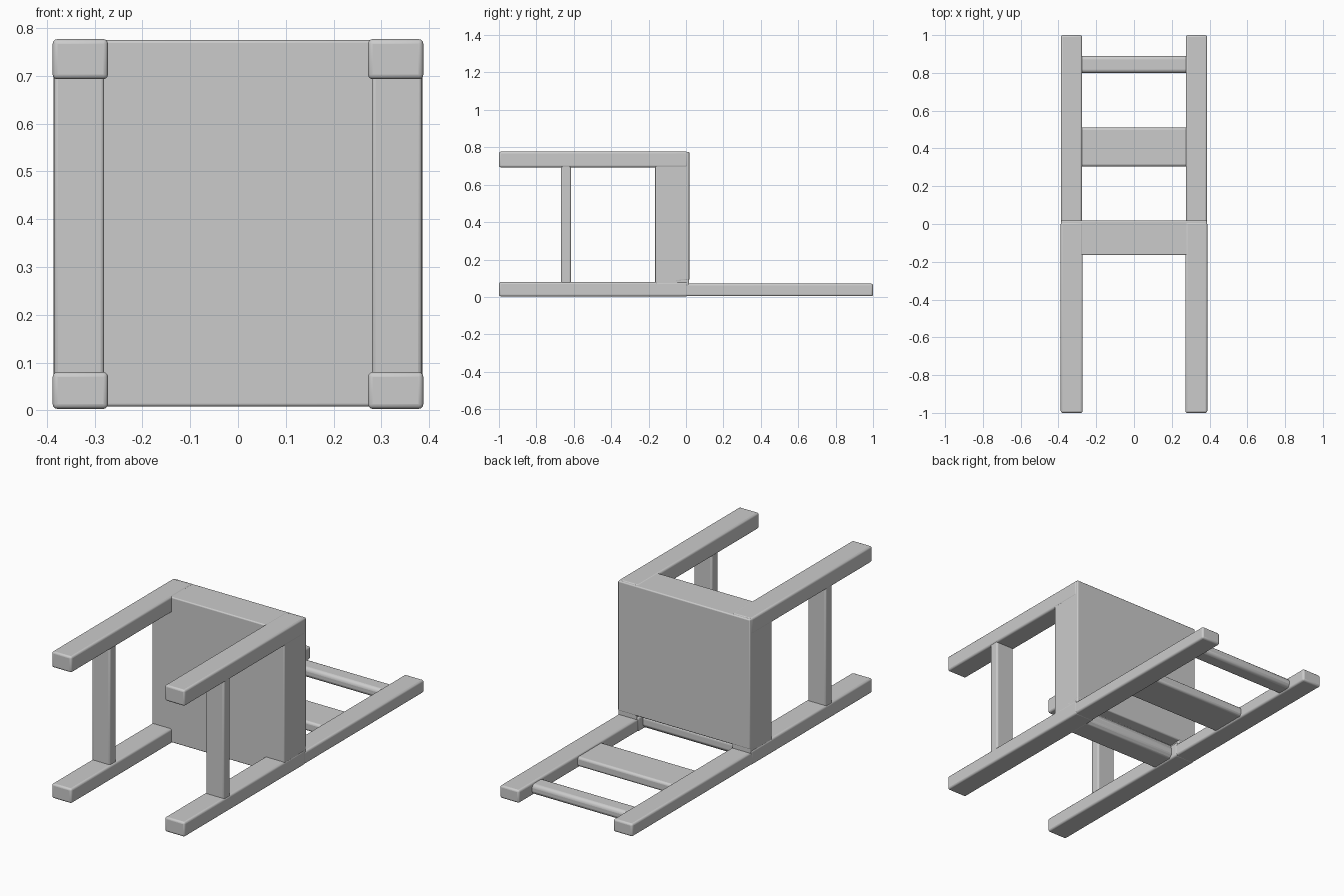
import bpy, bmesh
from mathutils import Vector

if "Cube" in bpy.data.objects:
    bpy.data.objects.remove(bpy.data.objects["Cube"])


def finish(bm, name, bevel):
    me = bpy.data.meshes.new(name)
    bm.to_mesh(me)
    bm.free()
    ob = bpy.data.objects.new(name, me)
    bpy.context.collection.objects.link(ob)
    mod = ob.modifiers.new("Soft edges", 'BEVEL')
    mod.width = bevel
    mod.segments = 3
    mod.limit_method = 'ANGLE'
    bpy.ops.object.select_all(action='DESELECT')
    ob.select_set(True)
    bpy.context.view_layer.objects.active = ob
    bpy.ops.object.shade_smooth_by_angle()
    return ob


def box(name, x, y, z, bevel=0.008):
    """Rounded box from (min, max) ranges."""
    bm = bmesh.new()
    bmesh.ops.create_cube(bm, size=1)
    for v in bm.verts:
        v.co = Vector([(r[0] + r[1]) / 2 + c * (r[1] - r[0])
                       for r, c in zip((x, y, z), v.co)])
    return finish(bm, name, bevel)


def profile_x(name, pts, half_width, bevel):
    """Side (y, z) outline extruded across the chair."""
    bm = bmesh.new()
    face = bm.faces.new([bm.verts.new((-half_width, y, z)) for y, z in pts])
    ext = bmesh.ops.extrude_face_region(bm, geom=[face])["geom"]
    bmesh.ops.translate(bm, vec=(2 * half_width, 0, 0),
                        verts=[g for g in ext if isinstance(g, bmesh.types.BMVert)])
    bmesh.ops.recalc_face_normals(bm, faces=bm.faces)
    return finish(bm, name, bevel)


def pair(name, x, y, z, bevel=0.008):
    """Right part and its mirrored left twin."""
    box(name + "_right", x, y, z, bevel)
    box(name + "_left", (-x[1], -x[0]), y, z, bevel)


# The chair lies on its back: seat stands upright, legs point to -y
# Seat block, stepped back along its rear (lower) edge
profile_x("seat", [(-0.165, 0.008), (-0.045, 0.008), (-0.03, 0.025), (-0.03, 0.06),
                   (-0.045, 0.085), (0.018, 0.09), (0.018, 0.775), (-0.165, 0.775)],
          0.386, 0.006)

# Seat corner blocks joining the seat to the back posts
pair("seat_corner", (0.28, 0.385), (-0.163, 0.017), (0.01, 0.2), 0.006)

# Front legs (upper) and rear legs running on into the back posts
pair("front_leg", (0.272, 0.388), (-1.0, 0.01), (0.693, 0.777), 0.01)
pair("rear_leg", (0.272, 0.388), (-1.0, 0.01), (0.003, 0.08), 0.01)
pair("back_post", (0.275, 0.387), (-0.1, 1.0), (0.004, 0.071), 0.01)

# Side stretchers between front and rear legs
pair("side_stretcher", (0.28, 0.385), (-0.668, -0.615), (0.05, 0.72))

# Backrest slats
box("wide_back_slat", (-0.3, 0.3), (0.305, 0.51), (0.012, 0.062), 0.012)
box("top_back_slat", (-0.3, 0.3), (0.80, 0.89), (0.01, 0.062), 0.018)
